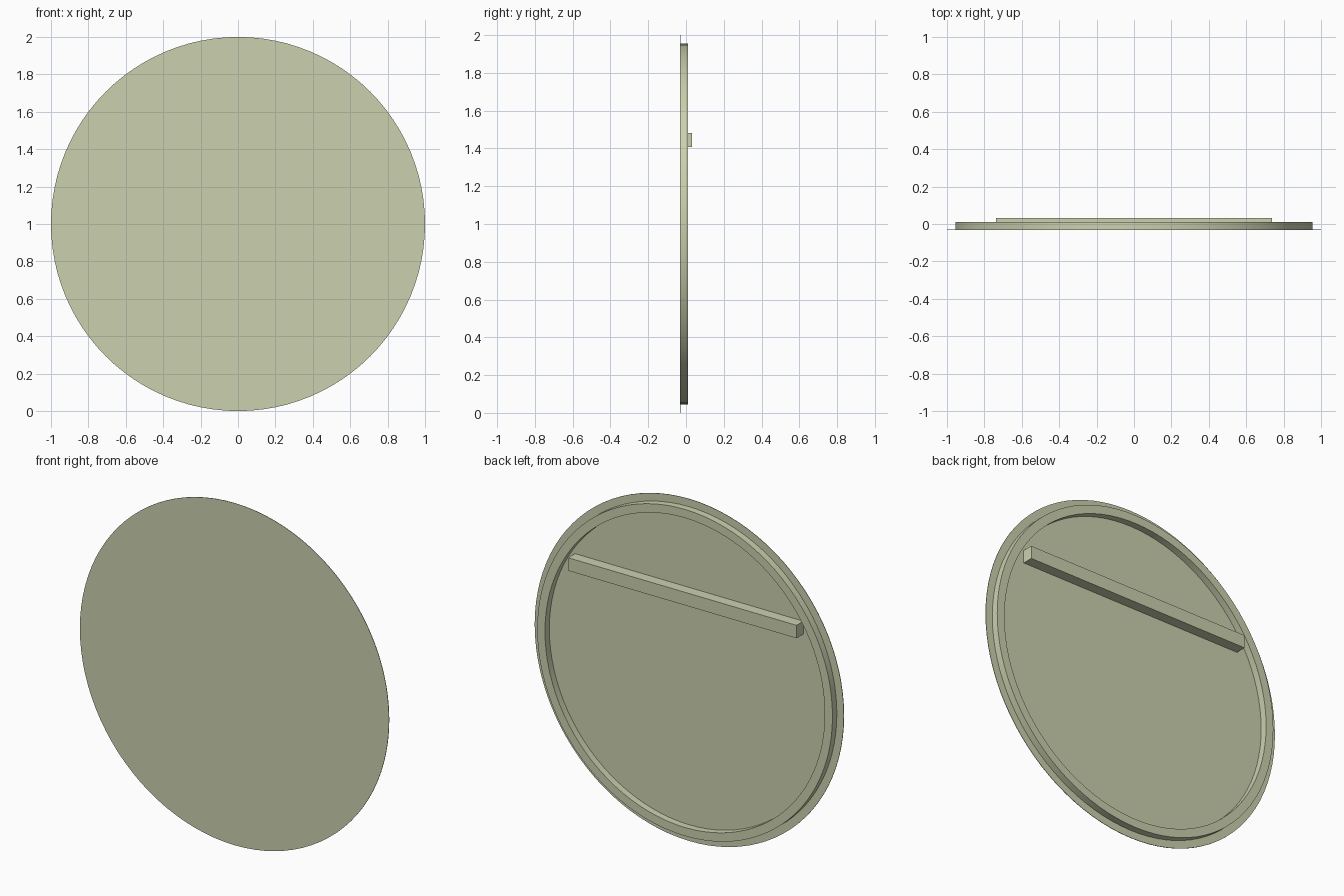
import bpy, bmesh, math
from mathutils import Vector

if "Cube" in bpy.data.objects:
    bpy.data.objects.remove(bpy.data.objects["Cube"])

SEGMENTS = 96
FRONT, RIM_BACK, BACK = -0.033, 0.0105, 0.033
PLATE = 0.003
CENTRE = Vector((0, 0, 1))

mat = bpy.data.materials.new("pale_olive")
mat.diffuse_color = (0.60, 0.64, 0.43, 1)
mat.use_nodes = True
mat.node_tree.nodes["Principled BSDF"].inputs["Base Color"].default_value = mat.diffuse_color


def finish(obj, name, smooth=False):
    obj.name = obj.data.name = name
    obj.data.materials.append(mat)
    if smooth:
        bpy.ops.object.select_all(action='DESELECT')
        obj.select_set(True)
        bpy.context.view_layer.objects.active = obj
        bpy.ops.object.shade_smooth_by_angle(angle=math.radians(30))


# Thin round front plate
bpy.ops.mesh.primitive_cylinder_add(
    vertices=SEGMENTS, radius=1, depth=PLATE,
    location=(0, FRONT + PLATE / 2, 1), rotation=(math.pi / 2, 0, 0))
plate = bpy.context.object
bpy.ops.object.transform_apply(location=False, rotation=True, scale=False)
finish(plate, "front_plate", True)

# Rectangular-section rim spun around the plate's axis
bm = bmesh.new()
section = [(0.905, FRONT + PLATE), (0.955, FRONT + PLATE),
           (0.955, RIM_BACK), (0.905, RIM_BACK)]
verts = [bm.verts.new((r, y, 1)) for r, y in section]
edges = [bm.edges.new((verts[i], verts[(i + 1) % 4])) for i in range(4)]
bmesh.ops.spin(bm, geom=verts + edges, cent=CENTRE, axis=(0, 1, 0),
               angle=math.tau, steps=SEGMENTS, use_duplicate=False)
bmesh.ops.remove_doubles(bm, verts=bm.verts, dist=1e-4)
bmesh.ops.recalc_face_normals(bm, faces=bm.faces)
mesh = bpy.data.meshes.new("back_rim")
bm.to_mesh(mesh)
bm.free()
rim = bpy.data.objects.new("back_rim", mesh)
bpy.context.collection.objects.link(rim)
finish(rim, "back_rim", True)

# Horizontal hanging bar inside the rim
y0 = FRONT + PLATE
bpy.ops.mesh.primitive_cube_add(size=1, location=(0, (y0 + BACK) / 2, 1.445))
bar = bpy.context.object
bar.scale = (1.476, BACK - y0, 0.076)
bpy.ops.object.transform_apply(location=False, rotation=False, scale=True)
finish(bar, "hanging_bar")
